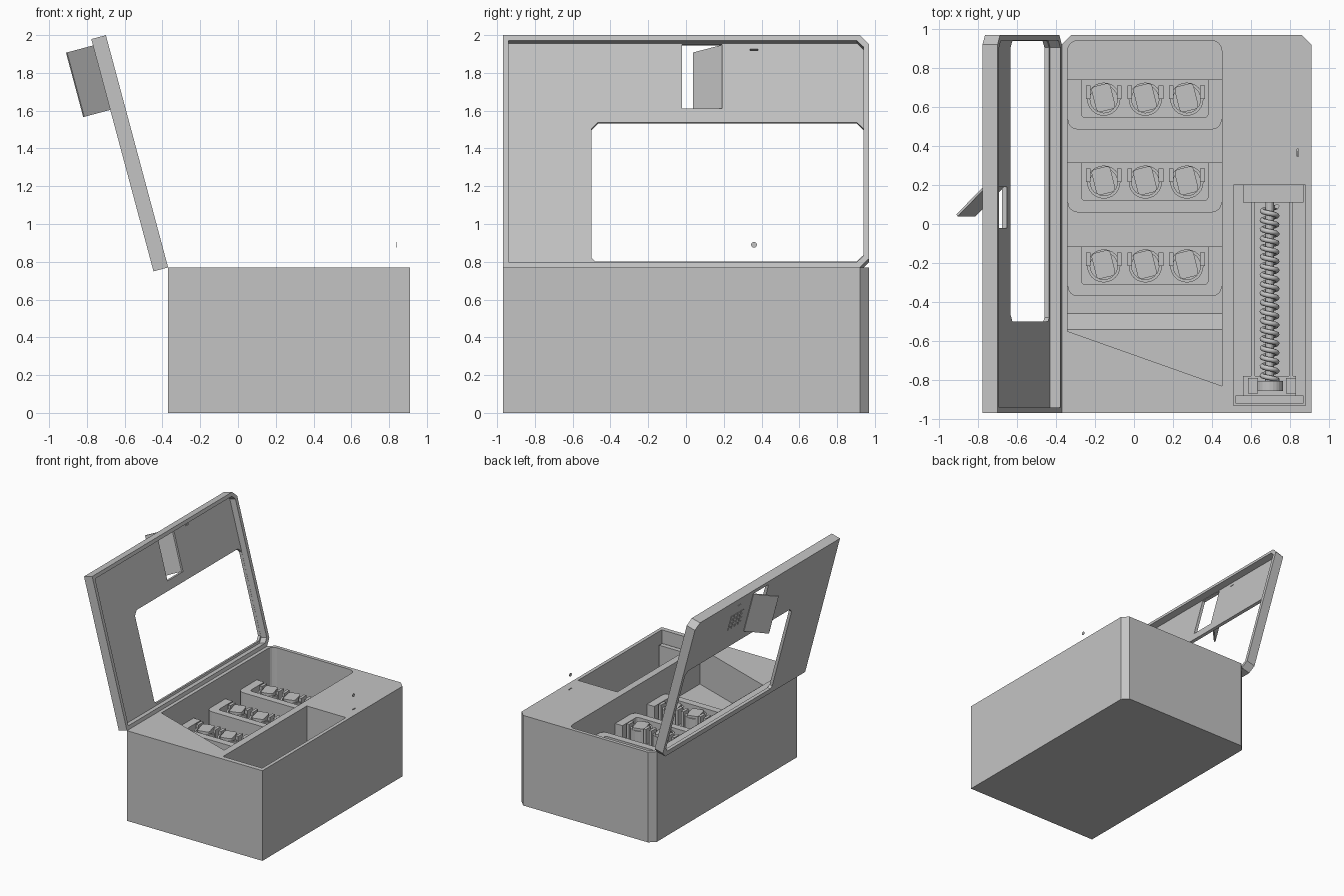
import bpy, bmesh, math
from mathutils import Matrix

scene = bpy.context.scene
if "Cube" in bpy.data.objects:
    bpy.data.objects.remove(bpy.data.objects["Cube"], do_unlink=True)

grey = bpy.data.materials.new("light_grey")
grey.use_nodes = True
grey.diffuse_color = (0.55, 0.55, 0.55, 1)
grey.node_tree.nodes["Principled BSDF"].inputs["Base Color"].default_value = (0.55, 0.55, 0.55, 1)


def finish(name, bm, matrix=Matrix()):
    bmesh.ops.recalc_face_normals(bm, faces=bm.faces)
    mesh = bpy.data.meshes.new(name)
    bm.to_mesh(mesh)
    bm.free()
    mesh.materials.append(grey)
    obj = bpy.data.objects.new(name, mesh)
    scene.collection.objects.link(obj)
    obj.matrix_world = matrix
    return obj


def prism(name, outline, z0, z1, matrix=Matrix()):
    bm = bmesh.new()
    face = bm.faces.new([bm.verts.new((x, y, z0)) for x, y in outline])
    top = bmesh.ops.extrude_face_region(bm, geom=[face])["geom"]
    bmesh.ops.translate(bm, verts=[v for v in top if isinstance(v, bmesh.types.BMVert)],
                        vec=(0, 0, z1 - z0))
    return finish(name, bm, matrix)


def rect(x0, x1, y0, y1, c=(0, 0, 0, 0), steps=1):
    """Rectangle outline; c gives the cut at x0y0, x1y0, x1y1, x0y1."""
    points = []
    corners = [(x0, y0, 1, 1), (x1, y0, -1, 1), (x1, y1, -1, -1), (x0, y1, 1, -1)]
    for i, ((x, y, sx, sy), r) in enumerate(zip(corners, c)):
        if not r:
            points.append((x, y))
            continue
        for k in range(steps + 1):
            a = math.pi * (1 + i / 2 + k / steps / 2)
            points.append((x + sx * r + r * math.cos(a), y + sy * r + r * math.sin(a)))
    return points


def box(name, x0, x1, y0, y1, z0, z1, matrix=Matrix()):
    return prism(name, rect(x0, x1, y0, y1), z0, z1, matrix)


def cut(obj, *cutters):
    """Cut the shapes out of the object, then drop the cutters."""
    for c in cutters:
        c.hide_render = True
        mod = obj.modifiers.new("cut", 'BOOLEAN')
        mod.operation, mod.solver, mod.object = 'DIFFERENCE', 'EXACT', c
    graph = bpy.context.evaluated_depsgraph_get()
    mesh = bpy.data.meshes.new_from_object(obj.evaluated_get(graph))
    obj.modifiers.clear()
    obj.data = mesh
    for c in cutters:
        bpy.data.objects.remove(c, do_unlink=True)


def cylinder(name, radius, depth, matrix, sides=24):
    bm = bmesh.new()
    bmesh.ops.create_cone(bm, cap_ends=True, segments=sides, radius1=radius,
                          radius2=radius, depth=depth)
    return finish(name, bm, matrix)


# Case with the two open compartments
TOP, FLOOR = 0.77, 0.36
case = prism("case", rect(-0.37, 0.91, -0.97, 0.97, (0, 0, 0.05, 0.05)), 0, TOP)
pit = rect(-0.34, 0.45, -0.83, 0.94, (0, 0, 0.05, 0.05), 4)
pit[0] = (-0.34, -0.55)
cut(case,
    prism("main_cutter", pit, FLOOR, 1),
    box("side_cutter", 0.51, 0.88, -0.93, 0.20, 0.2, 1),
    box("slot_cutter", 0.836, 0.844, 0.345, 0.385, 0.7, 1))

# Sloped ledge and wedge floor at the front of the main compartment
turn = Matrix(((0, 0, 1, 0), (1, 0, 0, 0), (0, 1, 0, 0), (0, 0, 0, 1)))
prism("chute_ramp", [(-0.46, FLOOR), (-0.54, 0.46), (-0.56, 0.46), (-0.56, FLOOR)],
      -0.34, 0.45, turn)
prism("chute_floor", [(-0.34, -0.55), (0.45, -0.83), (0.45, -0.54), (-0.34, -0.54)], FLOOR, 0.46)

# Trays, each with three round holders
for row, front in enumerate((-0.37, 0.06, 0.485)):
    tray = prism(f"tray_{row}", rect(-0.34, 0.45, front, front + 0.255, (0.05, 0.05, 0, 0), 4),
                 FLOOR, 0.56)
    cut(tray, prism("recess_cutter", rect(-0.27, 0.38, front + 0.06, front + 0.3,
                                          (0.02, 0.02, 0, 0), 3), 0.44, 1))
    for col in range(3):
        x, y = -0.155 + col * 0.213, front + 0.155
        at = Matrix.Translation((x, y, 0.44))
        ring = cylinder("holder_ring", 0.085, 0.1, Matrix.Translation((x, y, 0.49)))
        cut(ring, cylinder("bore_cutter", 0.07, 0.09, Matrix.Translation((x, y, 0.52))))
        ring.name = f"holder_ring_{row}_{col}"
        prism("holder_pad", rect(-0.05, 0.05, -0.06, 0.075, (0.02,) * 4, 3), 0, 0.12,
              at @ Matrix.Rotation(math.radians(14), 4, 'Z'))
        for side in (-1, 1):
            box("holder_ear", side * 0.08 - 0.012, side * 0.08 + 0.012, 0, 0.07, 0, 0.13, at)

# Screw feeder in the side compartment
box("feeder_back_plate", 0.56, 0.87, 0.11, 0.199, 0.2, 0.5)
box("feeder_front_plate", 0.52, 0.87, -0.92, -0.88, 0.2, 0.66)
box("feeder_mount", 0.56, 0.83, -0.88, -0.78, 0.2, 0.42)
for x in (0.61, 0.805):
    box("feeder_rail", x - 0.01, x + 0.01, -0.88, 0.11, 0.2, 0.42)
    box("mount_bracket", x - 0.025, x + 0.025, -0.87, -0.79, 0.42, 0.47)
lie = Matrix.Rotation(math.pi / 2, 4, 'X')
CX, CZ, TURNS = 0.695, 0.44, 19
cylinder("feeder_shaft", 0.022, 0.93, Matrix.Translation((CX, -0.355, CZ)) @ lie, 16)
cylinder("feeder_hub", 0.07, 0.05, Matrix.Translation((CX, -0.83, CZ)) @ lie)
helix = bpy.data.curves.new("feeder_screw", 'CURVE')
helix.dimensions = '3D'
helix.bevel_depth, helix.bevel_resolution = 0.013, 2
helix.use_fill_caps = True
spline = helix.splines.new('POLY')
count = TURNS * 16
spline.points.add(count)
for i, p in enumerate(spline.points):
    a = i * math.pi / 8
    p.co = (CX + 0.038 * math.cos(a), -0.8 + 0.89 * i / count, CZ + 0.038 * math.sin(a), 1)
helix.materials.append(grey)
scene.collection.objects.link(bpy.data.objects.new("feeder_screw", helix))

# Open lid: local x runs up the lid, local z points outward
s, c = math.sin(math.radians(15)), math.cos(math.radians(15))
LID = Matrix(((-s, 0, -c, -0.37), (0, 1, 0, 0), (c, 0, -s, TOP), (0, 0, 0, 1)))
lid = prism("lid", rect(0, 1.273, -0.97, 0.97, (0, 0, 0.05, 0.05)), 0, 0.08, LID)
cut(lid,
    prism("hollow_cutter", rect(0.03, 1.243, -0.94, 0.94, (0, 0, 0.035, 0.035)), -0.1, 0.055, LID),
    prism("window_cutter", rect(0.047, 0.81, -0.5, 0.939, (0.02, 0.035, 0.035, 0.035)), -0.1, 0.2, LID),
    box("hatch_cutter", 0.885, 1.238, -0.02, 0.19, -0.1, 0.2, LID),
    box("coin_slot_cutter", 1.205, 1.211, 0.34, 0.38, -0.1, 0.2, LID))

# Hatch flap swung outward
prism("hatch_flap", [(0.19, 0.07), (0.19, 0.085), (0.05, 0.228), (0.038, 0.222)], 0.885, 1.238,
      LID @ turn)

# Small grille on the outside of the lid
for i in range(4):
    for j in range(4):
        u, y = 1.0 + i * 0.036, 0.28 + j * 0.045
        box("grille_tile", u, u + 0.024, y, y + 0.033, 0.08, 0.084, LID)

# Token above its slot
cylinder("token", 0.015, 0.004, Matrix.Translation((0.84, 0.36, 0.89))
         @ Matrix.Rotation(math.pi / 2, 4, 'Y'))
